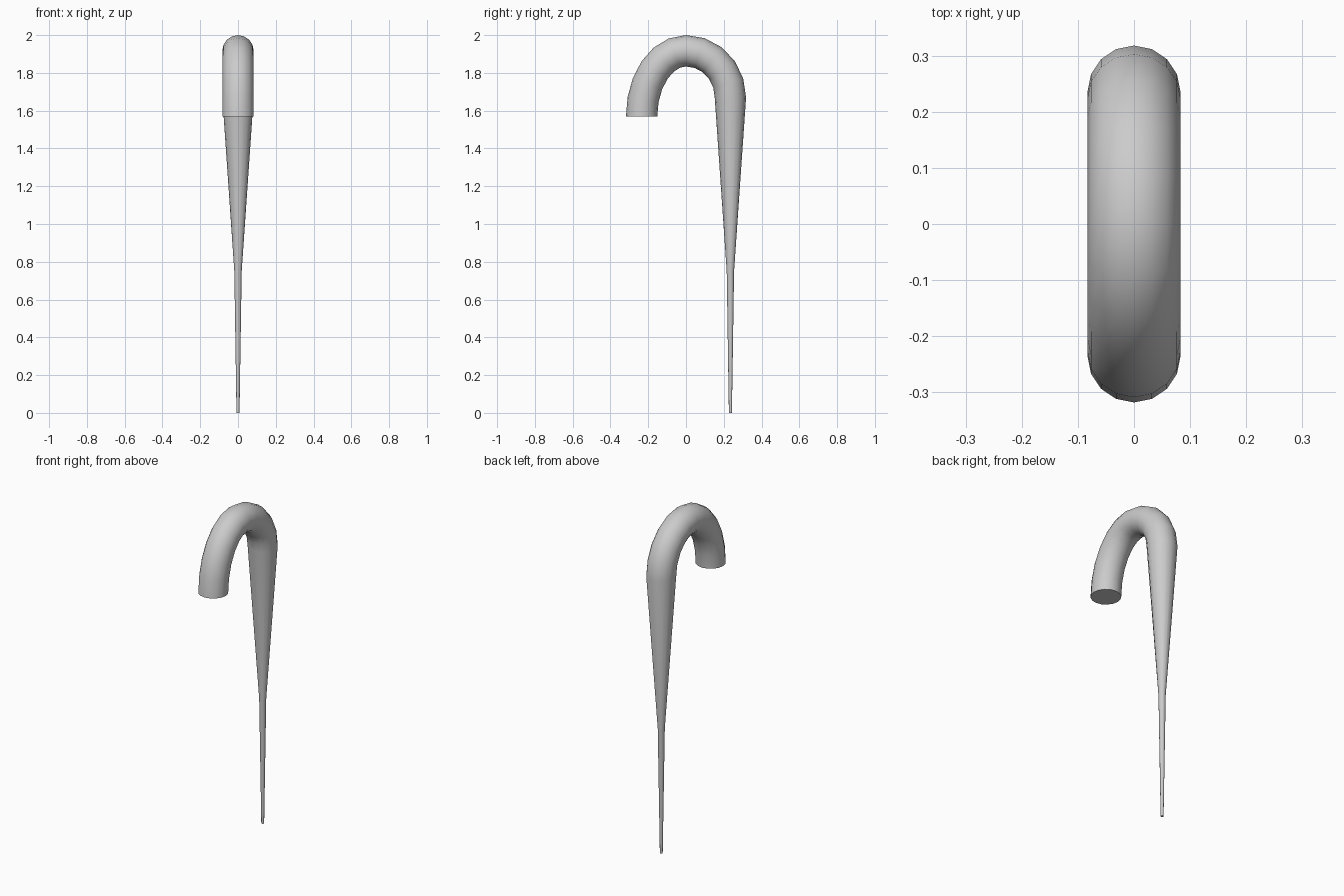
import bpy, bmesh, math
from mathutils import Vector

if "Cube" in bpy.data.objects:
    bpy.data.objects.remove(bpy.data.objects["Cube"])

SIDES = 16
R = 0.083          # handle radius
A = 0.235          # half width of the crook's centre line
TOP = 2.0 - R      # centre line height at the top


def arc(z0, angles):
    """Elliptical rings: centre (y, z), outward normal, radius."""
    b = TOP - z0
    rings = []
    for deg in angles:
        c, s = math.cos(math.radians(deg)), math.sin(math.radians(deg))
        normal = Vector((0, c / A, s / b)).normalized()
        rings.append((Vector((0, A * c, z0 + b * s)), normal, R))
    return rings


# Crook: tall free arm, then the tighter bend into the shaft
rings = arc(1.57, [180 - 15 * i for i in range(6)])
rings += arc(1.67, [90 - 18 * i for i in range(6)])
# Tapered shaft
for z, r in ((0.75, 0.0195), (0.0, 0.008)):
    rings.append((Vector((0, A, z)), Vector((0, 1, 0)), r))

# Sweep the round section through all rings and cap both ends
bm = bmesh.new()
loops = []
for centre, normal, r in rings:
    loop = []
    for i in range(SIDES):
        t = math.tau * i / SIDES
        loop.append(bm.verts.new(centre + normal * (r * math.cos(t))
                                 + Vector((r * math.sin(t), 0, 0))))
    loops.append(loop)
for a, b in zip(loops, loops[1:]):
    for i in range(SIDES):
        j = (i + 1) % SIDES
        bm.faces.new((a[i], a[j], b[j], b[i]))
bm.faces.new(loops[0])
bm.faces.new(loops[-1])
bmesh.ops.recalc_face_normals(bm, faces=bm.faces)

mesh = bpy.data.meshes.new("walking_cane")
bm.to_mesh(mesh)
bm.free()
cane = bpy.data.objects.new("walking_cane", mesh)
bpy.context.collection.objects.link(cane)
bpy.context.view_layer.objects.active = cane
cane.select_set(True)
bpy.ops.object.shade_smooth_by_angle(angle=math.radians(40))
